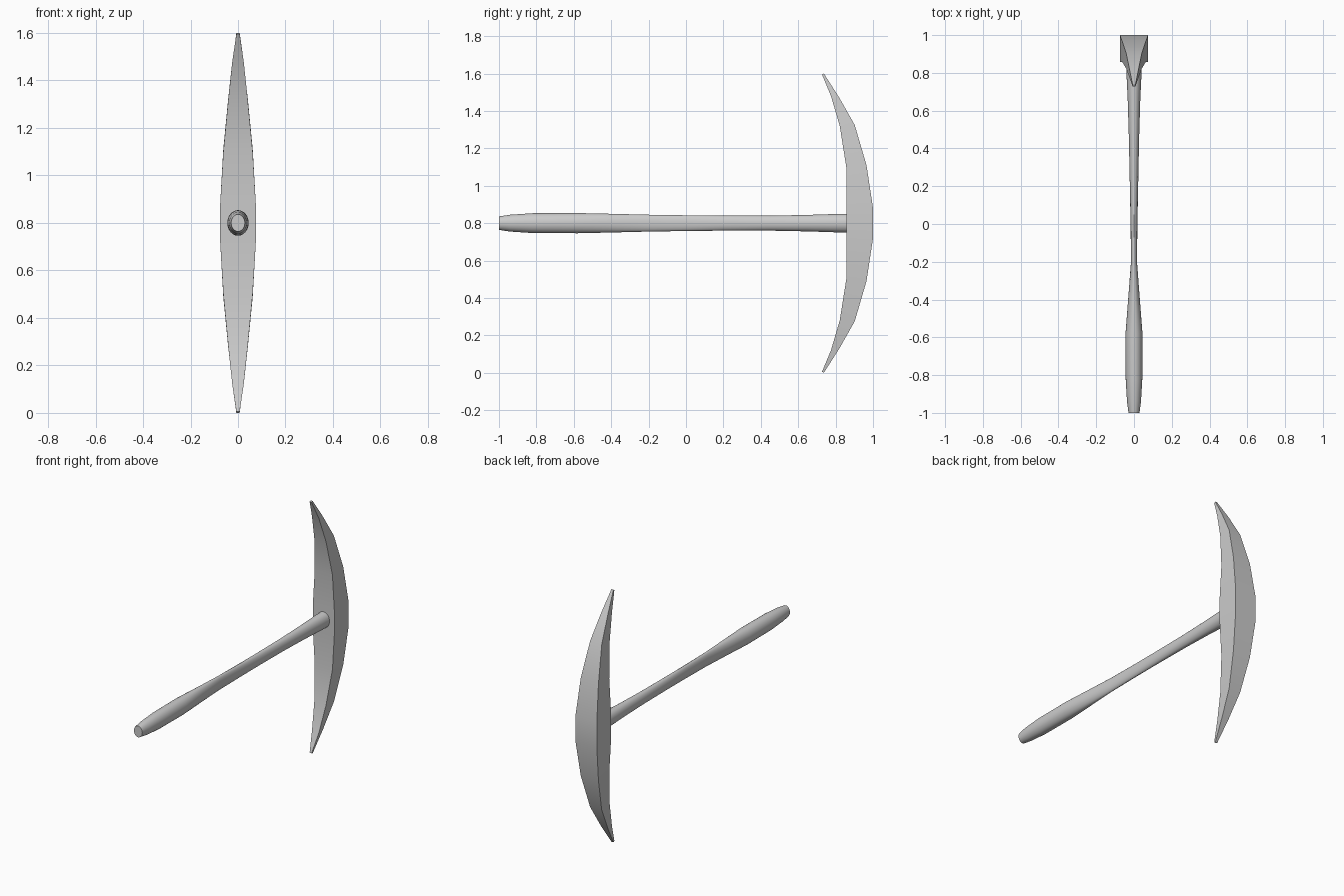
import bpy, bmesh, math
from mathutils import Vector

if "Cube" in bpy.data.objects:
    bpy.data.objects.remove(bpy.data.objects["Cube"])

MID_Z = 0.8


def loft(name, rings):
    """Skin a list of equal-length vertex rings and cap both ends."""
    bm = bmesh.new()
    loops = [[bm.verts.new(p) for p in ring] for ring in rings]
    n = len(loops[0])
    for a, b in zip(loops, loops[1:]):
        for i in range(n):
            j = (i + 1) % n
            bm.faces.new((a[i], a[j], b[j], b[i]))
    bm.faces.new(loops[0][::-1])
    bm.faces.new(loops[-1])
    bmesh.ops.recalc_face_normals(bm, faces=bm.faces)
    mesh = bpy.data.meshes.new(name)
    bm.to_mesh(mesh)
    bm.free()
    obj = bpy.data.objects.new(name, mesh)
    bpy.context.collection.objects.link(obj)
    bpy.ops.object.select_all(action='DESELECT')
    obj.select_set(True)
    bpy.context.view_layer.objects.active = obj
    bpy.ops.object.shade_smooth_by_angle(angle=math.radians(30))
    return obj


# Curved pick head: half width, inner (y, height), outer (y, height)
half = [
    (0.075, 0.857, 0.08, 1.000, 0.08),
    (0.062, 0.857, 0.30, 0.965, 0.31),
    (0.041, 0.822, 0.52, 0.902, 0.525),
    (0.024, 0.775, 0.68, 0.820, 0.67),
    (0.007, 0.727, 0.795, 0.737, 0.80),
]


def head_ring(w, yi, zi, yo, zo, side):
    return [Vector((x, y, MID_Z + side * z))
            for x, y, z in ((-w, yi, zi), (w, yi, zi), (w, yo, zo), (-w, yo, zo))]


loft("pick_head", [head_ring(*s, -1) for s in reversed(half)]
     + [head_ring(*s, 1) for s in half])

# Oval handle: y, half width, half height
handle = [
    (-1.00, 0.029, 0.036), (-0.94, 0.037, 0.045), (-0.82, 0.044, 0.053),
    (-0.58, 0.045, 0.054), (-0.40, 0.031, 0.050), (-0.20, 0.016, 0.045),
    (0.00, 0.018, 0.042), (0.20, 0.022, 0.040), (0.45, 0.027, 0.040),
    (0.65, 0.033, 0.044), (0.80, 0.040, 0.049), (0.90, 0.043, 0.051),
]
SIDES = 24
loft("handle", [[Vector((w * math.cos(math.tau * i / SIDES), y,
                         MID_Z + h * math.sin(math.tau * i / SIDES)))
                 for i in range(SIDES)] for y, w, h in handle])
